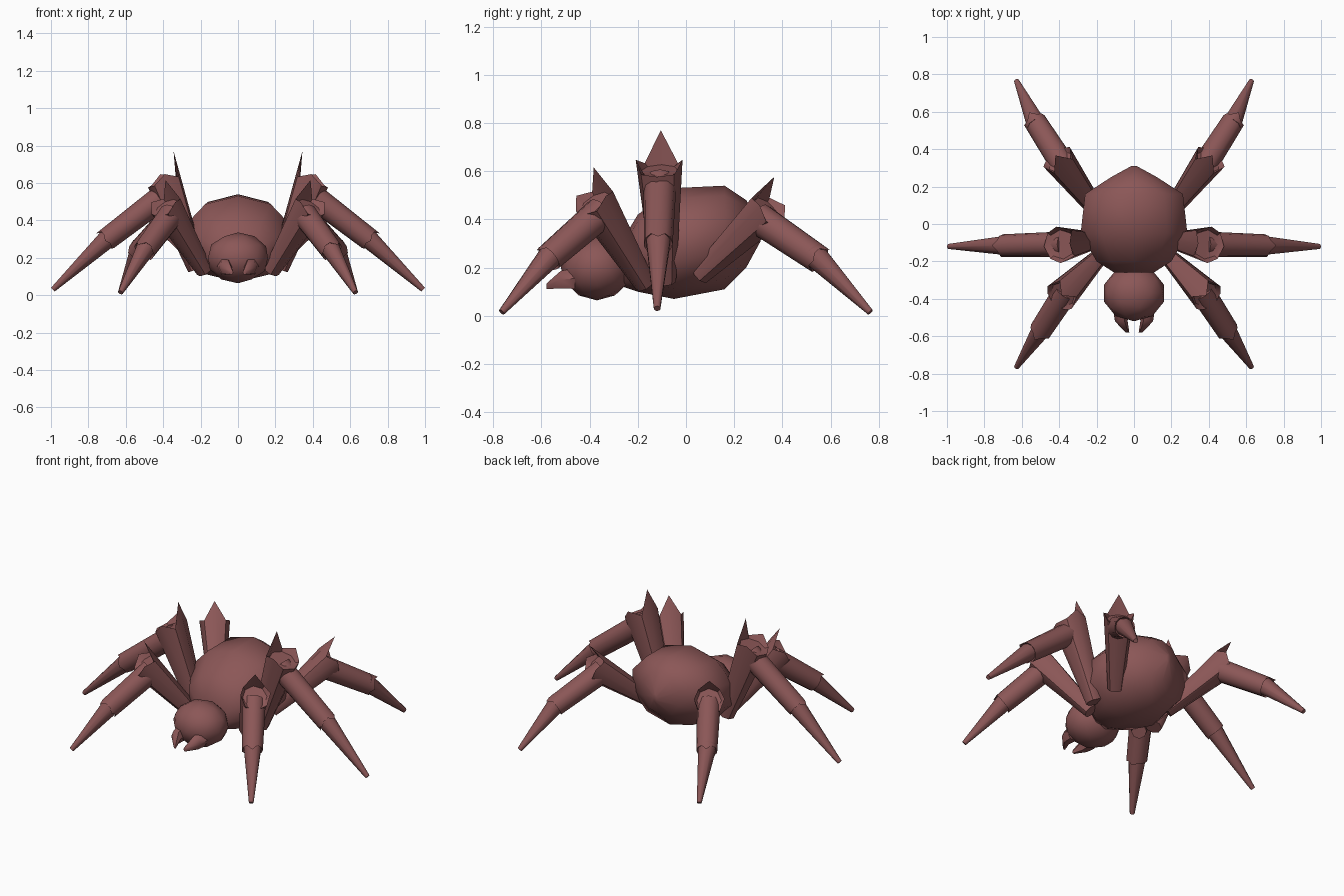
import bpy, bmesh
from math import sin, cos, pi, radians
from mathutils import Vector

cube = bpy.data.objects.get("Cube")
if cube:
    bpy.data.objects.remove(cube)

shell = bpy.data.materials.new("dusty red brown")
shell.use_nodes = True
color = (0.26, 0.095, 0.095, 1)
shell.diffuse_color = color
shell.node_tree.nodes["Principled BSDF"].inputs["Base Color"].default_value = color


def finish(name, bm, angle):
    """Turn a bmesh into a smooth shaded object with sharp edges above an angle."""
    bmesh.ops.recalc_face_normals(bm, faces=bm.faces)
    mesh = bpy.data.meshes.new(name)
    bm.to_mesh(mesh)
    bm.free()
    mesh.materials.append(shell)
    mesh.shade_smooth()
    mesh.set_sharp_from_angle(angle=radians(angle))
    obj = bpy.data.objects.new(name, mesh)
    bpy.context.collection.objects.link(obj)
    return obj


def skin(name, rings, angle=45, side=1):
    """Join equal rings of points into a closed tube, mirrored for side -1."""
    bm = bmesh.new()
    loops = [[bm.verts.new((p[0] * side, p[1], p[2])) for p in ring] for ring in rings]
    n = len(loops[0])
    for a, b in zip(loops, loops[1:]):
        for i in range(n):
            j = (i + 1) % n
            bm.faces.new((a[i], a[j], b[j], b[i]))
    caps = [bm.faces.new(loops[0]), bm.faces.new(loops[-1])]
    bmesh.ops.poke(bm, faces=caps)
    return finish(name, bm, angle)


def ring(center, axis, radius, sides=8, spikes=None):
    """Circle around an axis; point 0 faces up, spikes push points along the axis."""
    up = (Vector((0, 0, 1)) - axis * axis.z).normalized()
    across = axis.cross(up)
    points = []
    for i in range(sides):
        a = 2 * pi * i / sides
        push = (spikes or {}).get(i, 0)
        points.append(center + (up * cos(a) + across * sin(a)) * radius + axis * push)
    return points


def segment(name, start, end, r0, r1, side, spikes=None, sides=8):
    """Tapered limb piece; with spikes it gets a thin jagged collar at its end."""
    start, end = Vector(start), Vector(end)
    axis = (end - start).normalized()
    rings = [ring(start, axis, r0, sides), ring(end, axis, r1, sides, spikes)]
    if spikes:
        rings.append(ring(end - axis * 0.01, axis, r1 * 0.8, sides))
    skin(name, rings, 45, side)


# Abdomen: rings along y given as (y, half width, bottom, top)
profile = [(-0.26, 0.11, 0.12, 0.32), (-0.2, 0.21, 0.10, 0.42), (-0.05, 0.30, 0.07, 0.53),
           (0.16, 0.275, 0.11, 0.54), (0.25, 0.13, 0.20, 0.48), (0.31, 0.015, 0.31, 0.36)]
rings = []
for y, w, low, high in profile:
    angles = [pi / 2 + 2 * pi * i / 10 for i in range(10)]
    rings.append([(w * cos(a), y, (low + high) / 2 + (high - low) / 2 * sin(a)) for a in angles])
skin("abdomen", rings, 80)

# Head
bm = bmesh.new()
bmesh.ops.create_icosphere(bm, subdivisions=2, radius=1)
bmesh.ops.scale(bm, vec=(0.168, 0.15, 0.136), verts=bm.verts)
bmesh.ops.translate(bm, vec=(0, -0.37, 0.2), verts=bm.verts)
finish("head", bm, 80)

# Legs: hip, knee, ankle, tip, knee radius, top spike, side spike
legs = {
    "front": ((0.18, -0.17, 0.13), (0.385, -0.38, 0.475), (0.50, -0.57, 0.24),
              (0.628, -0.765, 0.015), 0.088, 0.11, 0.03),
    "middle": ((0.22, -0.09, 0.14), (0.39, -0.11, 0.61), (0.70, -0.115, 0.30),
               (0.99, -0.12, 0.03), 0.098, 0.135, 0.04),
    "hind": ((0.19, 0.06, 0.17), (0.40, 0.34, 0.44), (0.53, 0.55, 0.235),
             (0.628, 0.765, 0.015), 0.088, 0.11, 0.03),
}

for side, word in ((1, "left"), (-1, "right")):
    for place, (hip, knee, ankle, tip, r, top, flank) in legs.items():
        name = f"{word}_{place}_leg"
        hip, knee, ankle, tip = map(Vector, (hip, knee, ankle, tip))
        segment(name + "_upper", hip, knee, r * 0.5, r, side, {0: top, 2: flank, 6: flank})
        joint = knee - (knee - hip).normalized() * 0.06
        segment(name + "_middle", joint, ankle, 0.068, 0.06, side,
                {0: 0.03, 3: 0.015, 5: 0.015}, 12)
        back = ankle - (tip - ankle).normalized() * 0.04
        segment(name + "_lower", back, tip, 0.055, 0.014, side, None, 10)

    # Fang: flattened tube curving inward to a blunt tip
    fang = [(0.07, -0.46, 0.155, 0.042, 0.05), (0.068, -0.52, 0.15, 0.034, 0.042),
            (0.035, -0.58, 0.122, 0.01, 0.013)]
    rings = [[(x + w * cos(k * pi / 3), y, z + h * sin(k * pi / 3)) for k in range(6)]
             for x, y, z, w, h in fang]
    skin(word + "_fang", rings, 50, side)
